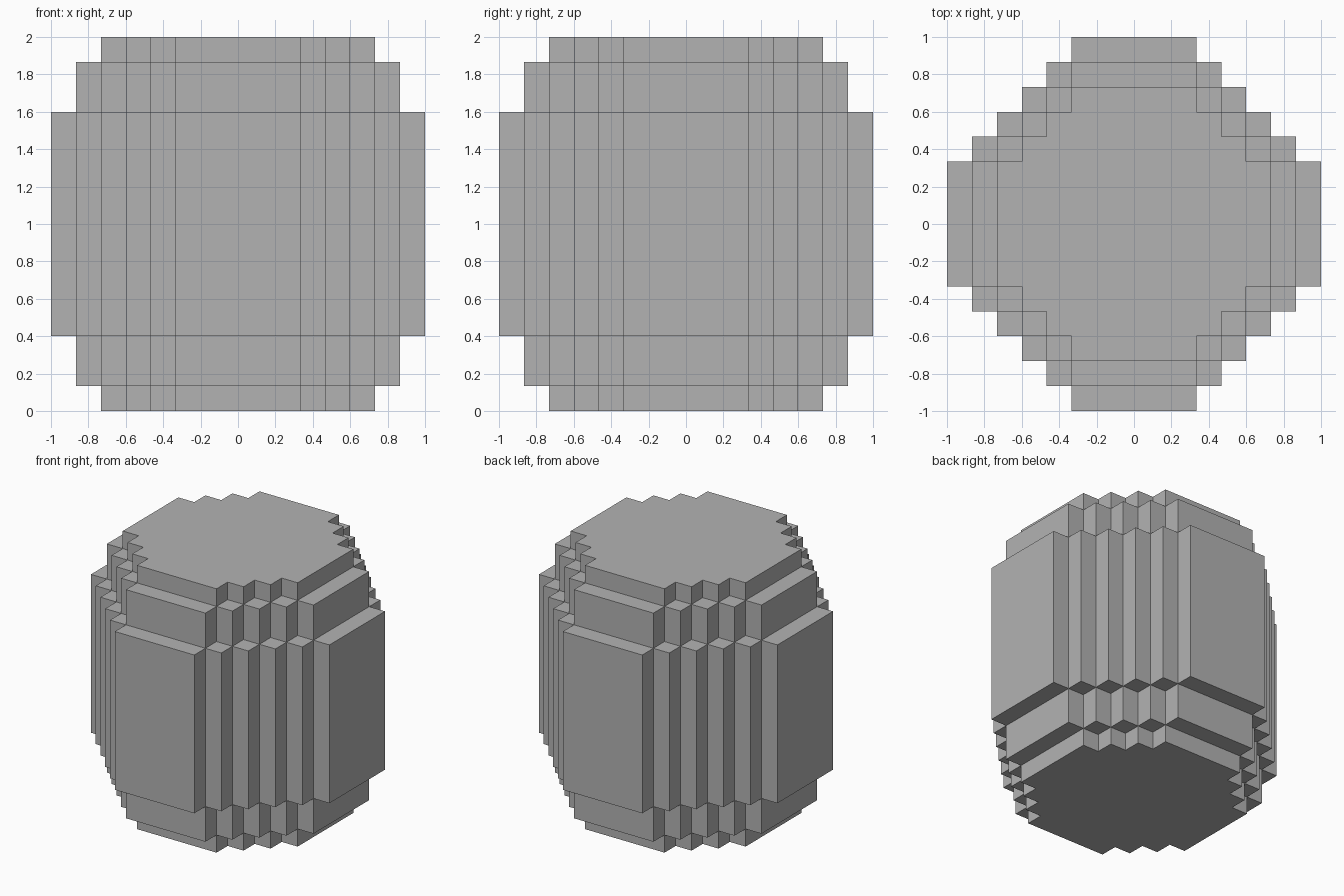
import bpy, bmesh
from mathutils import Vector

if "Cube" in bpy.data.objects:
    bpy.data.objects.remove(bpy.data.objects["Cube"], do_unlink=True)

U = 2 / 15        # one block
A = 2.5 * U       # half width of the broad sides


def quarter_turn(p, times):
    x, y = p
    for _ in range(times):
        x, y = -y, x
    return x, y


def corners(steps):
    """Outer corners of one quadrant of the stepped plan."""
    return [(A + (steps - 1 - i) * U, A + i * U) for i in range(steps)]


def outline(steps):
    """Whole stepped plan: outer corners with an inner corner between each pair."""
    quadrant = []
    for i, (x, y) in enumerate(corners(steps)):
        quadrant.append((x, y))
        if i < steps - 1:
            quadrant.append((x - U, y))
    return [quarter_turn(p, k) for k in range(4) for p in quadrant]


bm = bmesh.new()


def face(points, z):
    bm.faces.new([bm.verts.new((x, y, z)) for x, y in points])


def walls(steps, low, high):
    ring = outline(steps)
    for p, q in zip(ring, ring[1:] + ring[:1]):
        bm.faces.new([bm.verts.new(Vector((*c, z)))
                      for c, z in ((p, low), (q, low), (q, high), (p, high))])


def ledge(steps, z):
    """Exposed shelf where a tier meets the next smaller one."""
    pts = corners(steps)
    boxes = [(pts[0][0] - U, -A, pts[0][0], A)]
    boxes += [(x - U, y - U, x, y) for x, y in pts[1:-1]]
    for k in range(4):
        for x0, y0, x1, y1 in boxes:
            face([quarter_turn(p, k) for p in ((x0, y0), (x1, y0), (x1, y1), (x0, y1))], z)


# Stepped tiers: number of plan steps, bottom and top in blocks
for steps, low, high in ((4, 0, 1), (5, 1, 3), (6, 3, 12), (5, 12, 14), (4, 14, 15)):
    walls(steps, low * U, high * U)

# Shelves between tiers, then end caps
for steps, level in ((5, 1), (6, 3), (6, 12), (5, 14)):
    ledge(steps, level * U)
for level in (0, 15):
    face(outline(4), level * U)

bmesh.ops.remove_doubles(bm, verts=bm.verts, dist=0.001)
bmesh.ops.recalc_face_normals(bm, faces=bm.faces)

mesh = bpy.data.meshes.new("stepped_barrel")
bm.to_mesh(mesh)
bm.free()
barrel = bpy.data.objects.new("stepped_barrel", mesh)
bpy.context.collection.objects.link(barrel)

# Plain grey
grey = bpy.data.materials.new("plain_grey")
grey.use_nodes = True
color = (0.45, 0.45, 0.45, 1)
grey.diffuse_color = color
grey.node_tree.nodes["Principled BSDF"].inputs["Base Color"].default_value = color
mesh.materials.append(grey)
